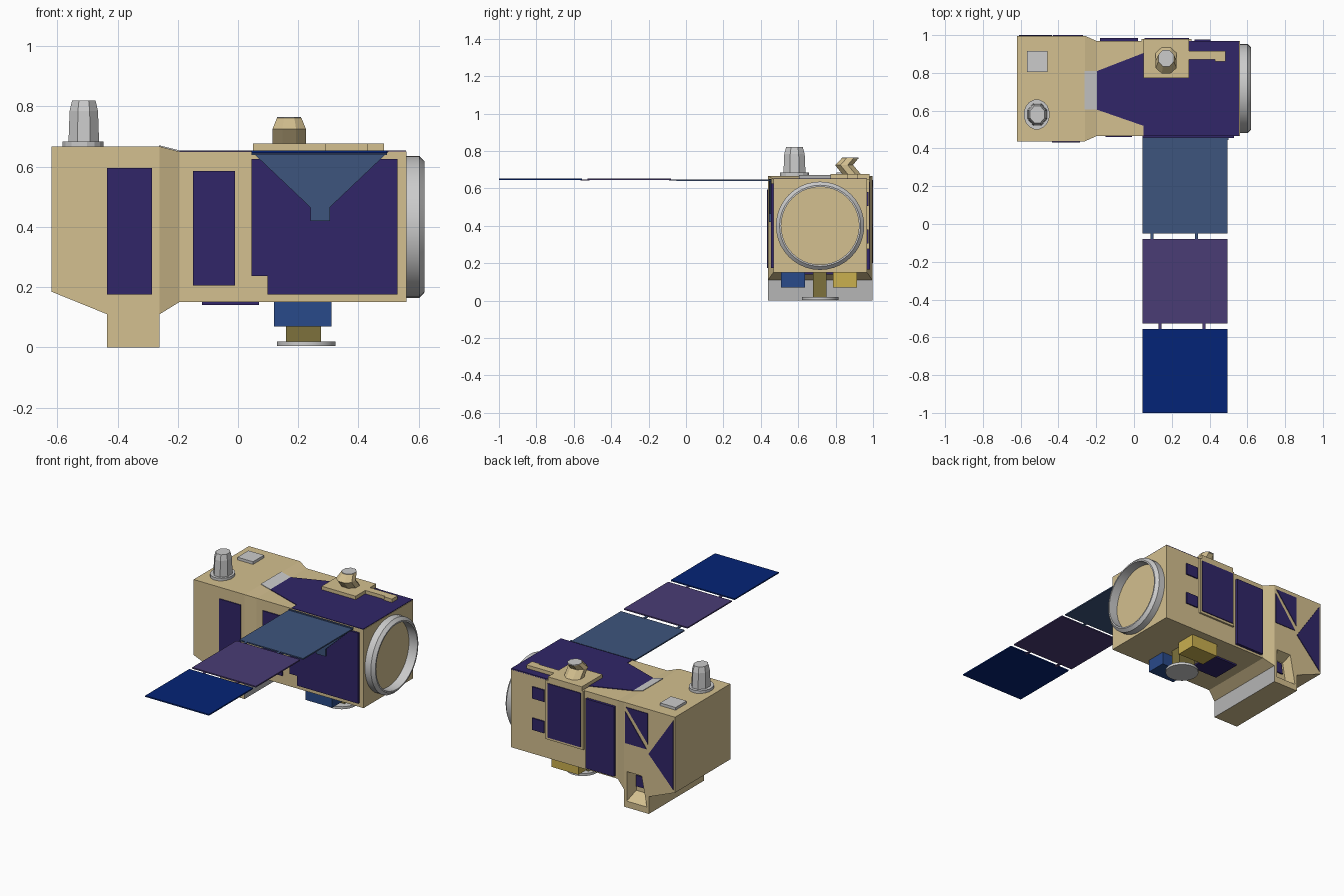
import bpy, bmesh
from math import sin, cos, pi, radians

if "Cube" in bpy.data.objects:
    bpy.data.objects.remove(bpy.data.objects["Cube"])

CY = 0.717  # body centre line in y


def mat(name, hexa):
    m = bpy.data.materials.new(name)
    lin = [(int(hexa[i:i + 2], 16) / 255) ** 2.2 for i in (0, 2, 4)]
    m.diffuse_color = (*lin, 1)
    m.use_nodes = True
    m.node_tree.nodes["Principled BSDF"].inputs["Base Color"].default_value = m.diffuse_color
    return m


TAN, NAVY = mat("tan_foil", "D2BE8E"), mat("navy_cells", "342A68")
STEEL, PURPLE = mat("steel_blue", "40557C"), mat("purple_cells", "4B3E74")
BLUE, BOX_BLUE = mat("deep_blue", "0C2876"), mat("box_blue", "2D4B88")
YELLOW, OLIVE = mat("yellow", "C8AE50"), mat("olive", "7C713E")


def loft(name, rings, material=None, closed=False):
    """Skin a list of equal-length rings; cap the ends unless the loft closes."""
    bm = bmesh.new()
    vs = [[bm.verts.new(p) for p in r] for r in rings]
    n, k = len(vs[0]), len(vs)
    for i in range(k if closed else k - 1):
        a, b = vs[i], vs[(i + 1) % k]
        for j in range(n):
            bm.faces.new((a[j], a[(j + 1) % n], b[(j + 1) % n], b[j]))
    if not closed:
        bm.faces.new(vs[0])
        bm.faces.new(vs[-1])
    bmesh.ops.recalc_face_normals(bm, faces=bm.faces)
    me = bpy.data.meshes.new(name)
    bm.to_mesh(me)
    bm.free()
    ob = bpy.data.objects.new(name, me)
    bpy.context.collection.objects.link(ob)
    if material:
        me.materials.append(material)
    return ob


def prism(name, pts, axis, lo, hi, material=None):
    """Extrude (x,z) points along y, or (x,y) points along z."""
    put = (lambda a, b, c: (a, c, b)) if axis == "y" else (lambda a, b, c: (a, b, c))
    return loft(name, [[put(a, b, c) for a, b in pts] for c in (lo, hi)], material)


def rect(a0, a1, b0, b1):
    return [(a0, b0), (a1, b0), (a1, b1), (a0, b1)]


def oval(cx, cy, z, rx, ry, n=8):
    return [(cx + rx * cos(2 * pi * (i + .5) / n), cy + ry * sin(2 * pi * (i + .5) / n), z)
            for i in range(n)]


def smooth(ob):
    bpy.ops.object.select_all(action="DESELECT")
    bpy.context.view_layer.objects.active = ob
    ob.select_set(True)
    bpy.ops.object.shade_smooth_by_angle(angle=radians(30))


# rear body with foot, pocket cut into its back side
rear = prism("rear_body", [(-.62, .185), (-.435, .11), (-.435, 0), (-.26, 0),
                           (-.26, .667), (-.62, .667)], "y", .438, .996, TAN)
rear.data.materials.append(mat("foot_grey", "B4B4B4"))
for f in rear.data.polygons:
    if f.normal.x > .9:
        f.material_index = 1
pocket = loft("pocket_cutter", [
    [(-.40, .93, .09), (-.30, .93, .09), (-.30, .93, .20), (-.38, .93, .20)],
    [(-.425, 1.01, .03), (-.275, 1.01, .03), (-.275, 1.01, .235), (-.385, 1.01, .235)]], TAN)
pocket.hide_render = True
pocket.hide_set(True)
cut = rear.modifiers.new("pocket", "BOOLEAN")
cut.operation, cut.object, cut.solver = "DIFFERENCE", pocket, "EXACT"
prism("pocket_panel", [(-.375, .12), (-.305, .12), (-.305, .19), (-.365, .19)],
      "y", .925, .938, NAVY)

# main body with tapered collar
loft("main_body", [[(x, y0, z0), (x, y1, z0), (x, y1, z1), (x, y0, z1)]
                   for x, y0, y1, z0, z1 in ((-.26, .438, .996, .11, .667),
                                             (-.195, .467, .968, .15, .65),
                                             (.56, .467, .968, .15, .65))], TAN)
loft("collar_plate", [[(-.262, .605, .668 + d), (-.262, .81, .668 + d),
                       (-.195, .81, .651 + d), (-.195, .605, .651 + d)] for d in (-.004, .003)])

# docking ring, lathed round the x axis
N = 40
prof = [(.555, .236), (.602, .236), (.62, .217), (.62, .208), (.555, .208)]
smooth(loft("end_ring", [[(x, CY + r * cos(2 * pi * i / N), .4 + r * sin(2 * pi * i / N))
                          for x, r in prof] for i in range(N)], closed=True))

# top panel
prism("top_panel", [(-.195, .605), (.05, .52), (.05, .467), (.557, .467), (.557, .968),
                    (.05, .968), (.05, .905), (-.195, .81)], "z", .645, .654, NAVY)

# front panels
prism("front_panel_rear", rect(-.435, -.285, .175, .595), "y", .432, .445, NAVY)
prism("front_panel_mid", rect(-.15, -.01, .205, .585), "y", .46, .475, NAVY)
prism("front_panel_main", [(.045, .237), (.098, .237), (.098, .175), (.53, .175),
                           (.53, .625), (.045, .625)], "y", .455, .475, NAVY)

# back panels
prism("back_frame", rect(.04, .305, .275, .65), "y", .96, .98, TAN)
prism("back_panel_framed", rect(.055, .29, .29, .635), "y", .965, .985, NAVY)
prism("back_panel_tall", rect(-.18, .02, .165, .61), "y", .96, .985, NAVY)
for i, z in enumerate((.505, .305)):
    prism(f"back_window_{i}", rect(.32, .405, z, z + .075), "y", .96, .976, NAVY)
prism("back_triangle_upper", [(-.275, .64), (-.43, .64), (-.43, .445)], "y", .99, 1, NAVY)
prism("back_triangle_lower", [(-.27, .61), (-.27, .41), (-.42, .41)], "y", .99, 1, NAVY)
prism("back_triangle_large", [(-.435, .385), (-.61, .645), (-.61, .2)], "y", .99, 1, NAVY)

# solar wing: hinge bracket, three panels, hinge links
prism("wing_bracket", [(.045, .65), (.5, .65), (.305, .465), (.305, .42), (.24, .42), (.24, .465)],
      "y", .445, .457, STEEL)
for name, y0, y1, z, m in (("inner", -.05, .455, .639, STEEL), ("middle", -.527, -.08, .644, PURPLE),
                           ("outer", -1, -.555, .645, BLUE)):
    prism(f"solar_panel_{name}", rect(.045, .495, y0, y1), "z", z, z + .008, m)
for i, (x, y0, y1, m) in enumerate(((.095, -.09, -.04, STEEL), (.33, -.09, -.04, STEEL),
                                    (.138, -.565, -.517, PURPLE), (.37, -.565, -.517, PURPLE))):
    prism(f"wing_hinge_{i}", rect(x - .008, x + .008, y0, y1), "z", .643, .648, m)

# sensor on its mounting plate
prism("sensor_plate", rect(.05, .29, .772, .98), "z", .648, .676, TAN)
prism("sensor_arm", [(.28, .87), (.43, .87), (.43, .86), (.485, .86), (.485, .917), (.28, .917)],
      "z", .648, .676, TAN)
loft("sensor_barrel", [oval(.17, .89, .67, .06, .054), oval(.17, .845, .725, .06, .052),
                       oval(.17, .878, .762, .044, .048)], TAN)
loft("sensor_cap", [oval(.17, .878, z, .043, .047) for z in (.758, .765)])

# antenna and small box on the rear top
loft("antenna_base", [oval(-.515, .58, z, .069, .08, 16) for z in (.66, .684)])
loft("antenna_barrel", [oval(-.512, .58, .68, .055, .064), oval(-.512, .58, .785, .051, .059),
                        oval(-.512, .58, .82, .042, .048)])
prism("top_box", rect(-.567, -.457, .804, .915), "z", .66, .684)

# underside equipment
prism("blue_box", rect(.12, .31, .508, .637), "z", .07, .155, BOX_BLUE)
prism("yellow_box", rect(.12, .31, .785, .914), "z", .07, .155, YELLOW)
prism("mast", rect(.16, .275, .68, .752), "z", .018, .155, OLIVE)
smooth(loft("dish", [oval(.227, CY, z, .098, .098, 32) for z in (.004, .02)]))
prism("underside_panel", rect(-.12, .07, .62, .81), "z", .14, .155, NAVY)
